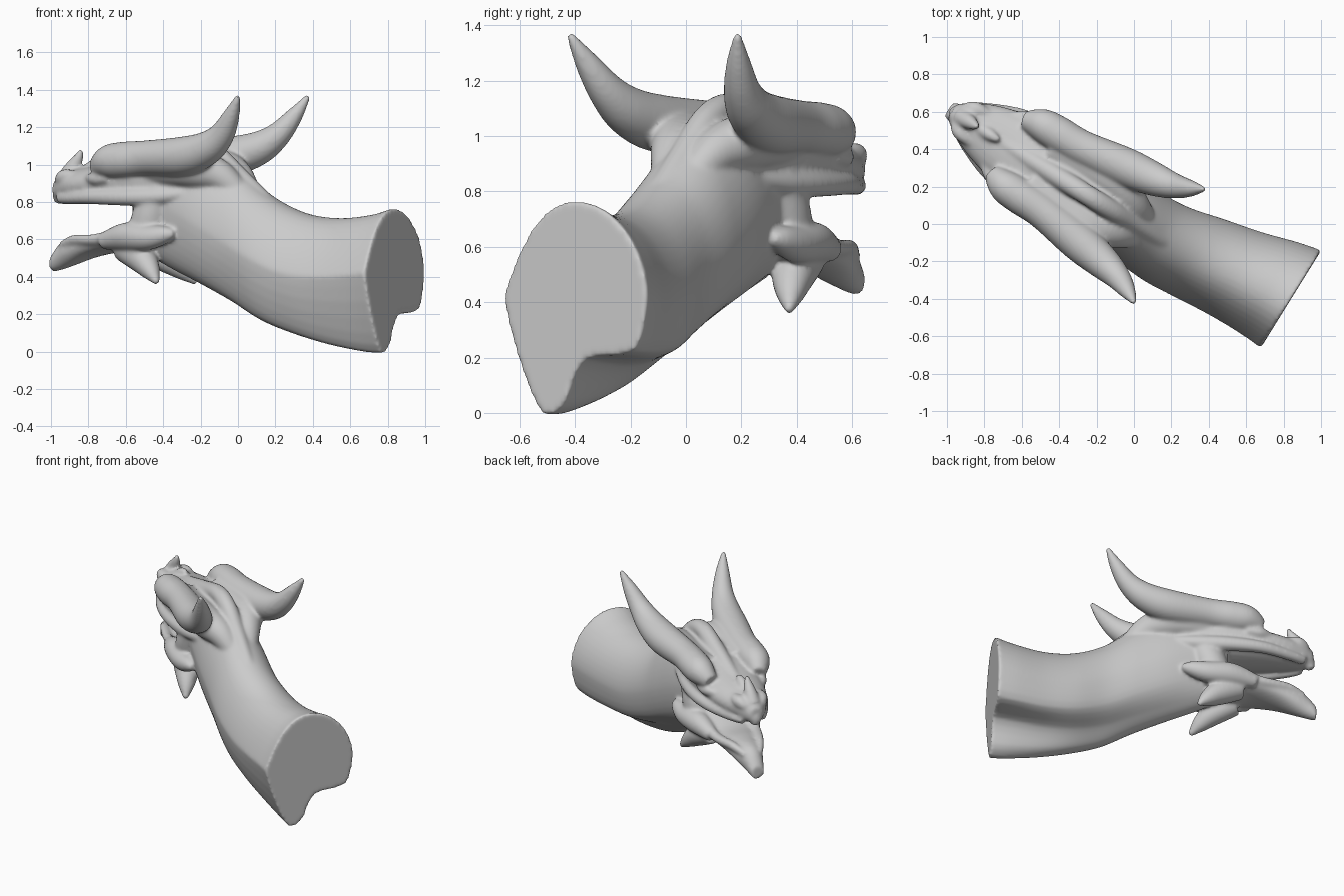
import bpy, bmesh, math
from mathutils import Vector

if "Cube" in bpy.data.objects:
    bpy.data.objects.remove(bpy.data.objects["Cube"])

# Local frame: s = forward along the head, t = sideways, z = up
def place(s, t, z):
    return Vector((-0.85 * s + 0.527 * t, 0.527 * s + 0.85 * t, z))

def spline(rows, steps):
    """Catmull-Rom interpolation of rows of numbers."""
    out = []
    for i in range(len(rows) - 1):
        p1, p2 = rows[i], rows[i + 1]
        p0, p3 = rows[max(i - 1, 0)], rows[min(i + 2, len(rows) - 1)]
        for k in range(steps):
            u = k / steps
            out.append([b + 0.5 * u * (c - a + u * (2*a - 5*b + 4*c - d + u * (3*(b - c) + d - a)))
                        for a, b, c, d in zip(p0, p1, p2, p3)])
    return out + [list(rows[-1])]

def skin(name, rings):
    """Closed skin over a list of equal-length rings of local points."""
    bm = bmesh.new()
    loops = [[bm.verts.new(place(*p)) for p in ring] for ring in rings]
    n = len(loops[0])
    for a, b in zip(loops, loops[1:]):
        for i in range(n):
            bm.faces.new((a[i], a[(i + 1) % n], b[(i + 1) % n], b[i]))
    bm.faces.new(loops[0])
    bm.faces.new(loops[-1])
    bmesh.ops.recalc_face_normals(bm, faces=bm.faces)
    me = bpy.data.meshes.new(name)
    bm.to_mesh(me)
    bm.free()
    ob = bpy.data.objects.new(name, me)
    bpy.context.collection.objects.link(ob)
    parts.append(ob)

def tube(name, rows, side=1, upright=False, n=24):
    """Rows of (s, t, z, half width, half height)."""
    rows = [(r[0], r[1] * side, r[2], r[3], r[4] if len(r) > 4 else r[3]) for r in rows]
    path = spline(rows, 6)
    rings = []
    for i, r in enumerate(path):
        c = Vector(r[:3])
        d = (Vector(path[min(i + 1, len(path) - 1)][:3]) - Vector(path[max(i - 1, 0)][:3])).normalized()
        y, up = Vector((0, 1, 0)), Vector((0, 0, 1))
        if not upright:
            y = (y - d * d.dot(y)).normalized()
            up = d.cross(y)
        rings.append([c + y * r[3] * math.cos(a) + up * r[4] * math.sin(a)
                      for a in (2 * math.pi * k / n for k in range(n))])
    skin(name, rings)

parts = []

# Neck: egg-shaped above, hanging throat band below
# rows: s, sideways centre, top, middle, bottom, half width, throat band strength
neck = [(-.925, .10, .768, .42, -.004, .308, 1), (-.8, .09, .733, .41, .0, .29, .95),
        (-.6, .06, .714, .40, .028, .262, .8), (-.4, .03, .742, .42, .075, .247, .6),
        (-.2, 0, .835, .50, .145, .23, .45), (0, 0, .98, .60, .25, .215, .3),
        (.2, 0, 1.07, .70, .345, .20, .2), (.4, 0, 1.06, .78, .435, .17, .1),
        (.58, 0, 1.0, .80, .53, .145, 0)]
band = spline([(1, 0), (.95, .25), (.82, .46), (.5, .5), (.15, .53), (-.03, .7), (-.12, .88),
               (-.26, .98), (-.45, 1), (-.65, .76), (-.87, .35), (-1, 0)], 2)
rings = []
for s, t, top, mid, bot, hw, k in spline(neck, 8):
    ring = []
    for i in range(1, 24):
        a = math.pi * (1 - i / 24)
        power = 1.1 + (0.8 * k * -math.cos(a) if math.cos(a) < 0 else 0)   # flatter left flank
        ring.append((s, t + hw * math.cos(a), mid + (top - mid) * math.sin(a) ** power))
    for i, (bt, bd) in enumerate(band):
        a = math.pi * i / (len(band) - 1)
        ring.append((s, t + hw * (k * bt + (1 - k) * math.cos(a)),
                     mid - (mid - bot) * (k * bd + (1 - k) * math.sin(a))))
    rings.append(ring)
skin("neck", rings)

# Skull and snout
tube("skull", [(.12, 0, .91, .16, .16), (.4, 0, .92, .20, .16), (.6, 0, .915, .215, .135),
               (.8, 0, .90, .195, .11), (.95, 0, .89, .155, .095), (1.06, 0, .885, .105, .085),
               (1.125, 0, .87, .06, .065), (1.145, 0, .865, .04, .05)], upright=True)
# Hooked upper lip
tube("beak", [(1.04, 0, .87, .06), (1.11, 0, .845, .05), (1.135, 0, .795, .022)])
# Crest ridge from neck to nose
tube("crest", [(-.3, 0, .70, .04), (0, 0, .945, .05), (.15, 0, 1.06, .055), (.3, 0, 1.10, .055),
               (.5, 0, 1.05, .055), (.75, 0, .985, .045), (.95, 0, .945, .035)])
# Nose spikes
tube("nose_spike", [(1.08, 0, .92, .055), (1.04, 0, .985, .042), (1.005, 0, 1.035, .028),
                    (.985, 0, 1.08, .012)])
tube("rear_nose_spike", [(.97, 0, .95, .04), (.90, 0, 1.0, .032), (.85, 0, 1.025, .014)])
# Lower jaw
tube("lower_jaw", [(.4, 0, .66, .16, .12), (.6, 0, .61, .17, .09), (.75, 0, .58, .155, .05),
                   (.9, 0, .565, .125, .06), (1.03, 0, .54, .09, .078), (1.1, 0, .515, .065, .075),
                   (1.165, 0, .47, .045, .045)], upright=True)

for side in (1, -1):
    # Horn growing out of the brow
    tube("horn", [(.79, .165, .98, .05), (.70, .19, 1.015, .088), (.60, .195, 1.025, .097),
                  (.45, .20, 1.035, .095), (.2, .235, 1.045, .105), (.04, .26, 1.085, .092),
                  (-.07, .285, 1.155, .07), (-.155, .32, 1.26, .046), (-.222, .357, 1.368, .014)], side)
    # Root web joining horn to skull
    tube("horn_root", [(.6, .11, .99, .08), (.4, .135, .985, .10), (.2, .135, .98, .105),
                       (.06, .09, .94, .085), (-.06, .05, .84, .05)], side)
    # Lip ridge
    tube("lip", [(1.08, .06, .82, .03), (.98, .115, .82, .033), (.8, .18, .825, .038),
                 (.6, .195, .825, .045), (.4, .175, .83, .045), (.2, .15, .85, .02)], side)
    # Nostril bulge and eye
    tube("nostril", [(1.10, .05, .91, .025), (1.04, .075, .935, .042), (.93, .09, .935, .02)], side)
    tube("eye", [(.86, .155, .93, .015), (.78, .19, .925, .035), (.69, .21, .925, .02)], side)
    # Cheek muscle linking the jaws
    tube("cheek", [(.40, .11, .88, .09), (.47, .115, .73, .105), (.52, .12, .58, .09)], side)
    # Jaw edge
    tube("jaw_edge", [(.6, .15, .64, .045), (.8, .14, .60, .032), (.97, .095, .598, .028),
                      (1.08, .05, .57, .02)], side)
    # Backward cheek spike and lower jaw spike
    tube("cheek_spike", [(.76, .145, .59, .045), (.60, .17, .615, .075), (.45, .19, .61, .068),
                         (.34, .195, .625, .048), (.28, .195, .632, .02)], side)
    tube("jaw_spike", [(.66, .10, .56, .075), (.53, .13, .50, .078), (.45, .165, .435, .055),
                       (.385, .2, .366, .014)], side)

# Fuse all parts into one smooth sculpted skin
bpy.ops.object.select_all(action='DESELECT')
for ob in parts:
    ob.select_set(True)
bpy.context.view_layer.objects.active = parts[0]
bpy.ops.object.join()
head = bpy.context.view_layer.objects.active
head.name = head.data.name = "dragon_head_and_neck"
remesh = head.modifiers.new("fuse", 'REMESH')
remesh.mode = 'VOXEL'
remesh.voxel_size = 0.01
soften = head.modifiers.new("soften", 'SMOOTH')
soften.factor = 0.5
soften.iterations = 12
bpy.ops.object.convert(target='MESH')
bpy.ops.object.shade_smooth_by_angle(angle=math.radians(60))
